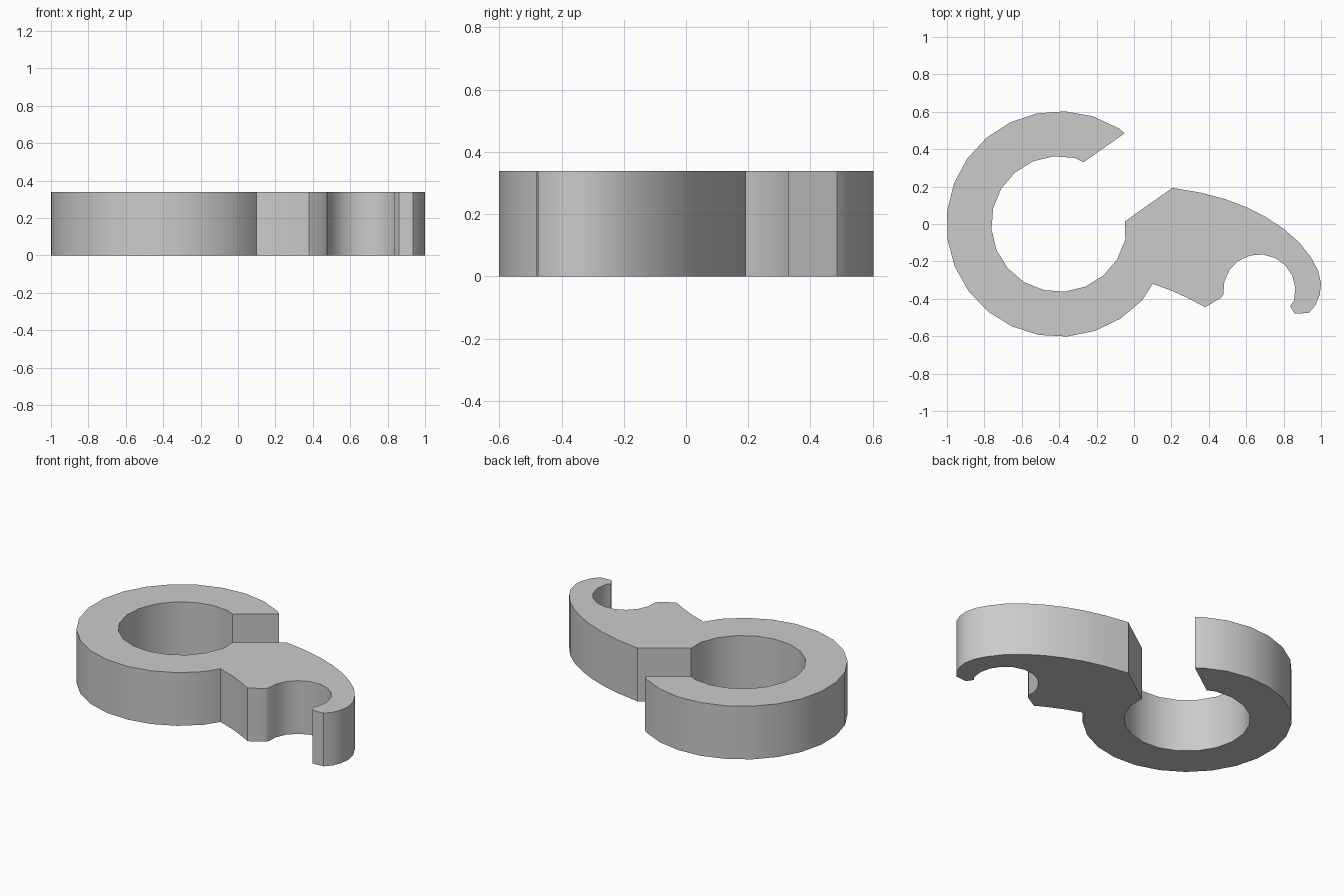
import bpy
import bmesh
from math import cos, sin, radians

HEIGHT = 0.338
RING = (-0.4, 0.0)

cube = bpy.data.objects.get("Cube")
if cube:
    bpy.data.objects.remove(cube, do_unlink=True)


def arc(center, radius, first, step, count):
    """Points along a circle, angles in degrees."""
    angles = [radians(first + step * i) for i in range(count)]
    return [(center[0] + radius * cos(a), center[1] + radius * sin(a)) for a in angles]


# Open ring: outer rim from the gap round to the claw
outer_rim = [(-0.05, 0.485)] + arc(RING, 0.603, 58.1, 14.4, 19)

# Underside of the claw, with its blunt spur
underside = [(0.10, -0.32), (0.21, -0.36), (0.30, -0.402), (0.38, -0.445), (0.465, -0.395)]

# Rounded throat of the claw
throat = arc((0.67, -0.355), 0.193, 186, -20.3, 11)

# Claw tip and its long curved back
tip = [(0.835, -0.44), (0.86, -0.48), (0.935, -0.475)]
back = [(0.97, -0.435), (0.993, -0.38), (1.0, -0.32), (0.985, -0.25), (0.947, -0.18),
        (0.885, -0.1), (0.80, -0.025), (0.70, 0.04), (0.60, 0.09), (0.49, 0.132),
        (0.36, 0.167), (0.205, 0.193)]

# Inner rim, from the claw side back to the gap
inner_rim = [(-0.047, 0.015)] + arc(RING, 0.363, 346.7, -18, 16) + [(-0.27, 0.33)]

outline = outer_rim + underside + throat + tip + back + inner_rim

# Extrude the outline into a solid hook
bm = bmesh.new()
base = bm.faces.new([bm.verts.new((x, y, 0)) for x, y in outline])
result = bmesh.ops.extrude_face_region(bm, geom=[base], use_keep_orig=True)
raised = [v for v in result["geom"] if isinstance(v, bmesh.types.BMVert)]
bmesh.ops.translate(bm, verts=raised, vec=(0, 0, HEIGHT))
bmesh.ops.recalc_face_normals(bm, faces=bm.faces)
mesh = bpy.data.meshes.new("ring_hook")
bm.to_mesh(mesh)
bm.free()

hook = bpy.data.objects.new("ring_hook", mesh)
bpy.context.collection.objects.link(hook)

# Plain grey finish
grey = bpy.data.materials.new("plain_grey")
grey.use_nodes = True
color = (0.6, 0.6, 0.6, 1)
grey.diffuse_color = color
grey.node_tree.nodes["Principled BSDF"].inputs["Base Color"].default_value = color
mesh.materials.append(grey)

# Smooth the curved walls, keep corners sharp
bpy.ops.object.select_all(action="DESELECT")
hook.select_set(True)
bpy.context.view_layer.objects.active = hook
bpy.ops.object.shade_smooth_by_angle(angle=radians(30))
